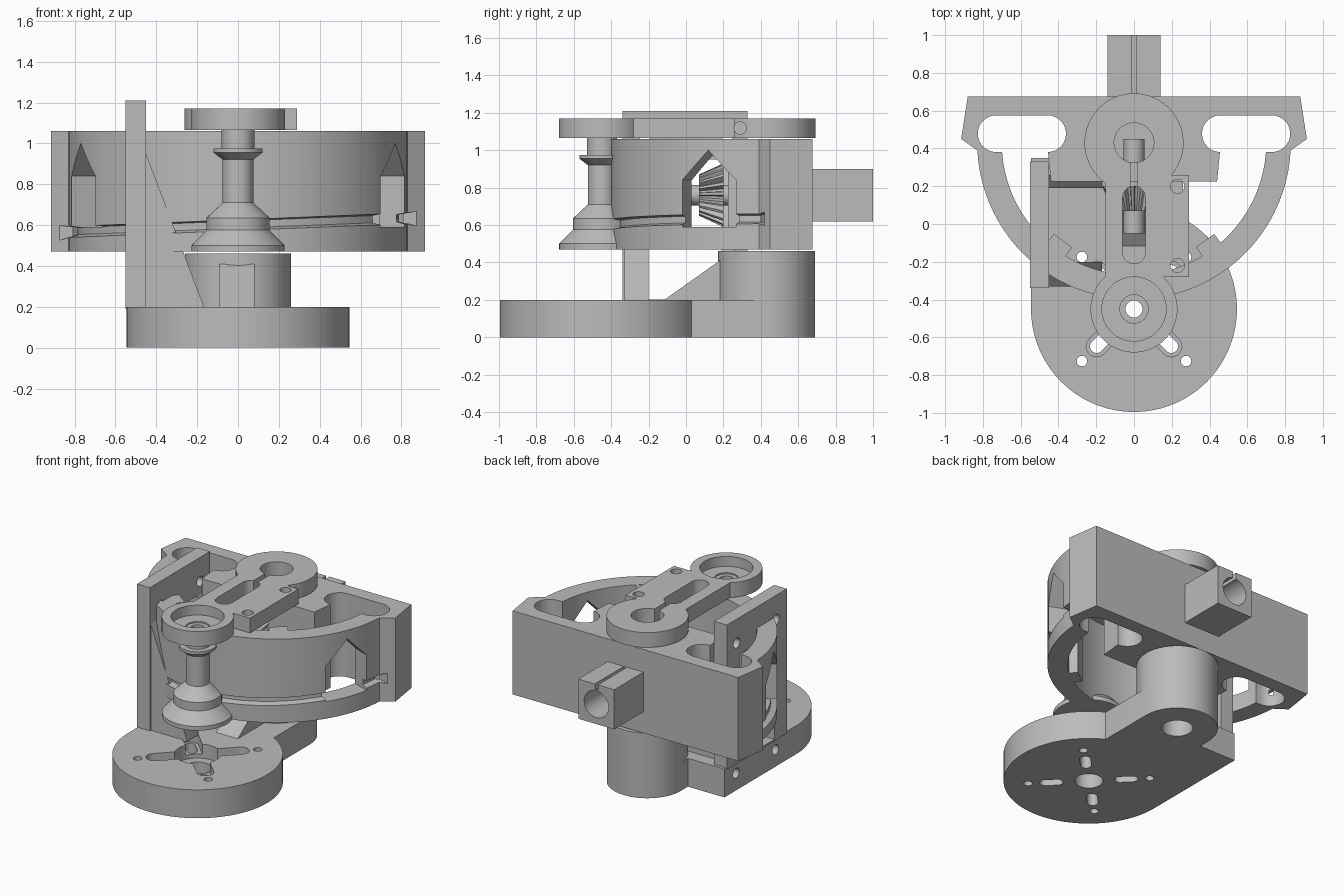
import bpy, bmesh, math
from mathutils import Matrix, Vector

cube = bpy.data.objects.get("Cube")
if cube:
    bpy.data.objects.remove(cube, do_unlink=True)

grey = bpy.data.materials.new("light_grey")
grey.use_nodes = True
COLOUR = (0.5, 0.5, 0.5, 1)
grey.diffuse_color = COLOUR
grey.node_tree.nodes["Principled BSDF"].inputs["Base Color"].default_value = COLOUR

HUB = (0, 0.43)      # swivel axis
WHEEL = (0, -0.45)   # wheel axis
X, Y, Z = Vector((1, 0, 0)), Vector((0, 1, 0)), Vector((0, 0, 1))


def finish(name, bm):
    bmesh.ops.recalc_face_normals(bm, faces=bm.faces)
    mesh = bpy.data.meshes.new(name)
    bm.to_mesh(mesh)
    bm.free()
    ob = bpy.data.objects.new(name, mesh)
    bpy.context.collection.objects.link(ob)
    mesh.materials.append(grey)
    return ob


def prism(name, pts, d0, d1, u=X, v=Y):
    """Extrude a profile drawn in the u, v plane from d0 to d1 along u x v."""
    n = u.cross(v)
    bm = bmesh.new()
    face = bm.faces.new([bm.verts.new(u * a + v * b + n * d0) for a, b in pts])
    ext = bmesh.ops.extrude_face_region(bm, geom=[face])["geom"]
    verts = [g for g in ext if isinstance(g, bmesh.types.BMVert)]
    bmesh.ops.translate(bm, verts=verts, vec=n * (d1 - d0))
    return finish(name, bm)


def arc(c, r, a0=0, a1=360, n=64):
    full = abs(a1 - a0) == 360
    return [(c[0] + r * math.cos(a), c[1] + r * math.sin(a)) for a in
            (math.radians(a0 + (a1 - a0) * i / n) for i in range(n + (not full)))]


def rect(x0, x1, y0, y1):
    return [(x0, y0), (x1, y0), (x1, y1), (x0, y1)]


def capsule(p, q, r):
    a = math.degrees(math.atan2(q[1] - p[1], q[0] - p[0]))
    return arc(q, r, a - 90, a + 90, 16) + arc(p, r, a + 90, a + 270, 16)


def mirror_x(pts):
    return [(-x, y) for x, y in pts]


def combine(ob, tools, op="DIFFERENCE"):
    """Apply solid tools to a part, then remove them."""
    bpy.context.view_layer.objects.active = ob
    for t in tools:
        m = ob.modifiers.new("solid", "BOOLEAN")
        m.operation, m.object, m.solver = op, t, "EXACT"
        bpy.ops.object.modifier_apply(modifier=m.name)
        bpy.data.objects.remove(t, do_unlink=True)
    return ob


def lathe(name, profile, c, n=64):
    bm = bmesh.new()
    rings = [[bm.verts.new((x, y, z)) for x, y in arc(c, r, n=n)] for r, z in profile]
    for a, b in zip(rings, rings[1:] + rings[:1]):
        for i in range(n):
            j = (i + 1) % n
            bm.faces.new((a[i], a[j], b[j], b[i]))
    return finish(name, bm)


# Base: round foot, side block and swivel boss
base = prism("base", arc(WHEEL, 0.545, n=96), 0, 0.2)
block = [(-0.545, -0.45), (0.26, -0.45), (0.26, 0.43), (-0.26, 0.43), (-0.26, 0.35), (-0.545, 0.35)]
combine(base, [prism("block", block, 0, 0.2), prism("boss", arc(HUB, 0.26), 0, 0.46)], "UNION")
cuts = [prism("bore", arc(HUB, 0.1), -0.1, 0.4),
        prism("centre_hole", arc(WHEEL, 0.09), -0.1, 0.3),
        prism("centre_recess", arc(WHEEL, 0.15), 0.1, 0.3)]
for k in range(4):
    d = Vector((math.cos(math.radians(45 + 90 * k)), math.sin(math.radians(45 + 90 * k))))
    w = Vector(WHEEL)
    cuts += [prism("slot", capsule(w + d * 0.2, w + d * 0.28, 0.035), -0.1, 0.3),
             prism("slot_recess", capsule(w + d * 0.1, w + d * 0.28, 0.055), 0.13, 0.3),
             prism("screw_hole", arc(w + d * 0.39, 0.028, n=16), -0.1, 0.3)]
for y in (-0.22, 0.22):
    cuts.append(prism("side_hole", arc((y, 0.12), 0.035, n=20), -0.6, -0.35, Y, Z))
combine(base, cuts)

# Sloped web in front of the boss
prism("base_web", [(-0.13, 0.19), (0.25, 0.19), (0.25, 0.41), (0.18, 0.41)], -0.09, 0.08, Y, Z)

# Upright side frame with two triangular ribs
frame = prism("side_frame", rect(-0.34, 0.33, 0.19, 1.21), -0.55, -0.45, Y, Z)
cuts = [prism("frame_window", rect(-0.2, 0.19, 0.201, 0.95), -0.6, -0.4, Y, Z)]
for y in (-0.22, 0.22):
    cuts.append(prism("frame_hole", arc((y, 1.04), 0.035, n=20), -0.6, -0.4, Y, Z))
combine(frame, cuts)
for y0, y1 in ((-0.33, -0.2), (0.19, 0.26)):
    prism("frame_rib", [(-0.46, 0.19), (-0.17, 0.19), (-0.17, 0.21), (-0.45, 0.95), (-0.46, 0.95)],
          -y1, -y0, X, Z)

# Swivelling sector body: back wall, hub and curved front
half = [(0.83, 0.39), (0.915, 0.45), (0.88, 0.675)]
outline = arc(HUB, 0.83, -177, -3, 72) + half + mirror_x(half)[::-1]
body = prism("sector_body", outline, 0.47, 1.06)
cavity = arc(HUB, 0.70, -180, 0, 64) + [(0.46, 0.43), (0.44, 0.225), (-0.44, 0.225), (-0.46, 0.43)]
cuts = [prism("cavity", cavity, 0.4, 1.2), prism("hub_hole", arc(HUB, 0.105), 0.6, 1.2)]
house = [(-0.155, 0.59), (0.155, 0.59), (0.155, 0.84), (0, 1.0), (-0.155, 0.84)]
for side in (1, -1):
    cuts.append(prism("end_slot", capsule((side * 0.457, 0.478), (side * 0.73, 0.478), 0.097), 0.4, 1.2))
    a = math.radians(-90 + side * 68)
    win = prism("window", house, 0.5, 1.0, Vector((-math.sin(a), math.cos(a), 0)), Z)
    win.location = (*HUB, 0)
    cuts.append(win)
# tilted cable groove
groove = lathe("groove", [(0.79, -0.015), (0.95, -0.06), (0.95, 0.045), (0.79, 0.02)], (0, 0), 96)
groove.matrix_world = Matrix.Translation((*HUB, 0.6)) @ Matrix.Rotation(-0.04, 4, "Y")
cuts.append(combine(groove, [prism("groove_end", rect(-2, 2, 0.42, 2), 0, 2)]))
combine(body, cuts)

# Pads on the inside of the curved front
for side in (1, -1):
    a = math.radians(-90 + side * 36)
    pad = prism("inner_pad", rect(-0.06, 0.06, 0.47, 1.059), 0.64, 0.72,
                Vector((-math.sin(a), math.cos(a), 0)), Z)
    pad.location = (*HUB, 0)

# Split clamp on the back wall
clamp = prism("rear_clamp", rect(-0.14, 0.14, 0.62, 0.9), -1.0, -0.66, X, Z)
combine(clamp, [prism("clamp_bore", arc((0, 0.76), 0.095, n=48), -1.1, -0.68, X, Z),
                prism("clamp_slit", rect(-0.012, 0.012, 0.76, 1.0), -1.1, -0.68, X, Z)])

# Toothed drive gear and shaft inside the body
teeth = [p for k in range(20) for p in
         arc((0, 0.76), 0.17, 18 * k, 18 * k + 6, 1) + arc((0, 0.76), 0.13, 18 * k + 9, 18 * k + 15, 1)]
gear = prism("drive_gear", teeth, -0.2, -0.07, X, Z)
for v in gear.data.vertices:
    if v.co.y < 0.1:
        v.co.x *= 0.65
        v.co.z = 0.76 + (v.co.z - 0.76) * 0.65
prism("drive_shaft", arc((0, 0.76), 0.055, n=32), -0.45, 0.05, X, Z)

# Top arm joining the swivel axis to the wheel axis
arm = prism("top_arm", rect(-0.15, 0.29, -0.28, 0.26), 1.065, 1.17)
combine(arm, [prism("arm_hub", arc(HUB, 0.262), 1.065, 1.17),
              prism("arm_end", arc(WHEEL, 0.23), 1.065, 1.17)], "UNION")
cuts = [prism("arm_hole", arc(HUB, 0.105), 1.0, 1.3),
        prism("arm_slot", capsule((0, -0.15), (0, 0.14), 0.06), 1.0, 1.3),
        prism("arm_neck", rect(-0.018, 0.018, 0.1, 0.4), 1.0, 1.3),
        prism("end_recess", arc(WHEEL, 0.17), 1.1, 1.3),
        prism("end_hole", arc(WHEEL, 0.075), 1.0, 1.3),
        prism("side_hole", arc((0.29, 1.118), 0.033, n=20), 0.1, 0.4, Y, Z)]
for y in (-0.22, 0.2):
    cuts.append(prism("screw_hole", arc((0.23, y), 0.037, n=20), 1.0, 1.3))
combine(arm, cuts)

# Flared wheel post hanging from the arm
lathe("wheel_post", [(0.045, 0.47), (0.228, 0.47), (0.228, 0.5), (0.155, 0.575), (0.155, 0.635),
                     (0.075, 0.71), (0.075, 0.92), (0.12, 0.955), (0.12, 0.975), (0.08, 0.975),
                     (0.08, 1.09), (0.045, 1.09)], WHEEL)

# Smooth curved sides, keep hard edges
for ob in bpy.context.scene.objects:
    if ob.type == "MESH":
        bpy.ops.object.select_all(action="DESELECT")
        ob.select_set(True)
        bpy.context.view_layer.objects.active = ob
        bpy.ops.object.shade_smooth_by_angle(angle=math.radians(25))
